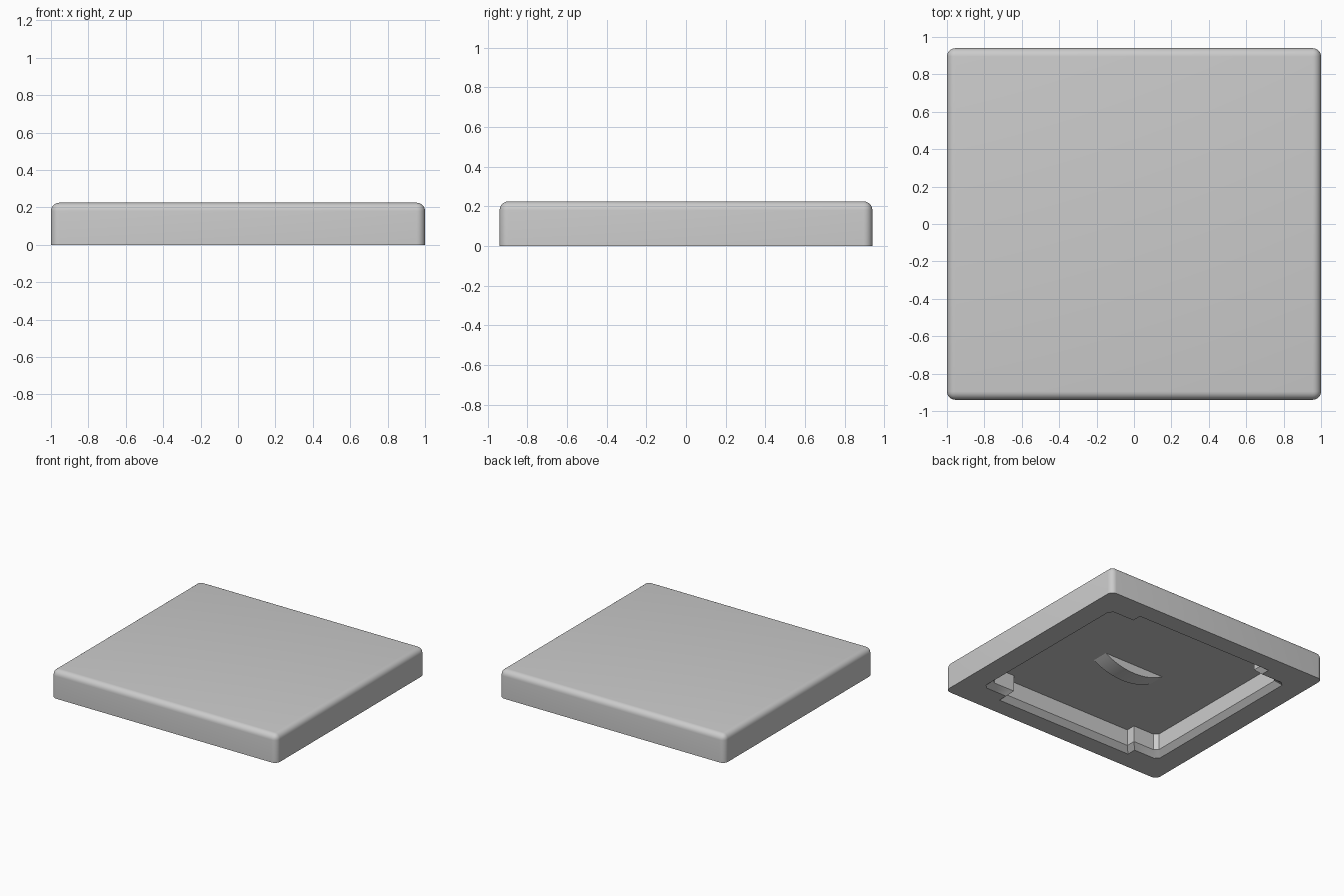
import bpy, bmesh, math

HALF_X, HALF_Y, HEIGHT = 1.0, 0.94, 0.225
EDGE_RADIUS = 0.045
DEPTH, LIP = 0.17, 0.04

if "Cube" in bpy.data.objects:
    bpy.data.objects.remove(bpy.data.objects["Cube"], do_unlink=True)

grey = bpy.data.materials.new("light_grey")
grey.use_nodes = True
grey.diffuse_color = (0.6, 0.6, 0.6, 1)
grey.node_tree.nodes["Principled BSDF"].inputs["Base Color"].default_value = (0.6, 0.6, 0.6, 1)


def make_object(name, bm):
    bmesh.ops.recalc_face_normals(bm, faces=bm.faces)
    mesh = bpy.data.meshes.new(name)
    bm.to_mesh(mesh)
    bm.free()
    mesh.materials.append(grey)
    obj = bpy.data.objects.new(name, mesh)
    bpy.context.collection.objects.link(obj)
    return obj


def select_only(obj):
    bpy.ops.object.select_all(action='DESELECT')
    obj.select_set(True)
    bpy.context.view_layer.objects.active = obj


def loft(bm, loops):
    """Skin a stack of equal closed loops and cap both ends."""
    rings = [[bm.verts.new(p) for p in loop] for loop in loops]
    n = len(rings[0])
    for a, b in zip(rings, rings[1:]):
        for i in range(n):
            j = (i + 1) % n
            bm.faces.new((a[i], a[j], b[j], b[i]))
    bm.faces.new(rings[0])
    bm.faces.new(rings[-1])


def cavity_outline(grow, z):
    """Rectangle with a wider middle on the front and back sides."""
    xo, yi, xs, yo = (v + grow for v in (0.785, 0.68, 0.57, 0.755))
    cut = 0.03
    quarter = [(xo, yi - cut), (xo - cut, yi), (xs, yi), (xs, yo)]
    half = quarter + [(-x, y) for x, y in reversed(quarter)]
    return [(x, y, z) for x, y in half + [(-x, -y) for x, y in half]]


# Slab with rounded top and upright edges, sharp at the bottom
bm = bmesh.new()
bmesh.ops.create_cube(bm, size=1)
for v in bm.verts:
    v.co = (v.co.x * 2 * HALF_X, v.co.y * 2 * HALF_Y, (v.co.z + 0.5) * HEIGHT)
rounded = [e for e in bm.edges if max(v.co.z for v in e.verts) > HEIGHT / 2]
bmesh.ops.bevel(bm, geom=rounded, offset=EDGE_RADIUS, segments=6,
                profile=0.5, affect='EDGES')
slab = make_object("slab", bm)

# Underside cavity with a chamfered lip
bm = bmesh.new()
loft(bm, [cavity_outline(LIP + 0.02, -0.02), cavity_outline(0, LIP),
          cavity_outline(0, DEPTH)])
cutter = make_object("cavity_cutter", bm)
cutter.hide_render = True
mod = slab.modifiers.new("cavity", 'BOOLEAN')
mod.operation = 'DIFFERENCE'
mod.solver = 'EXACT'
mod.object = cutter
select_only(slab)
bpy.ops.object.modifier_apply(modifier=mod.name)
bpy.data.objects.remove(cutter, do_unlink=True)

# Curved tab hanging from the cavity roof
bm = bmesh.new()
half_width, sag, steps = 0.268, 0.07, 16
radius = (half_width ** 2 + sag ** 2) / (2 * sag)
spread = math.asin(half_width / radius)
angles = [spread * (2 * i / steps - 1) for i in range(steps + 1)]
arc = [(radius * math.sin(a),
        DEPTH - sag + radius * (1 - math.cos(a))) for a in angles]
arc += [(half_width, DEPTH + 0.01), (-half_width, DEPTH + 0.01)]
loft(bm, [[(x, y, z) for x, z in arc] for y in (0, -0.135)])
tab = make_object("curved_tab", bm)

for obj in (slab, tab):
    select_only(obj)
    bpy.ops.object.shade_smooth_by_angle(angle=math.radians(30))
